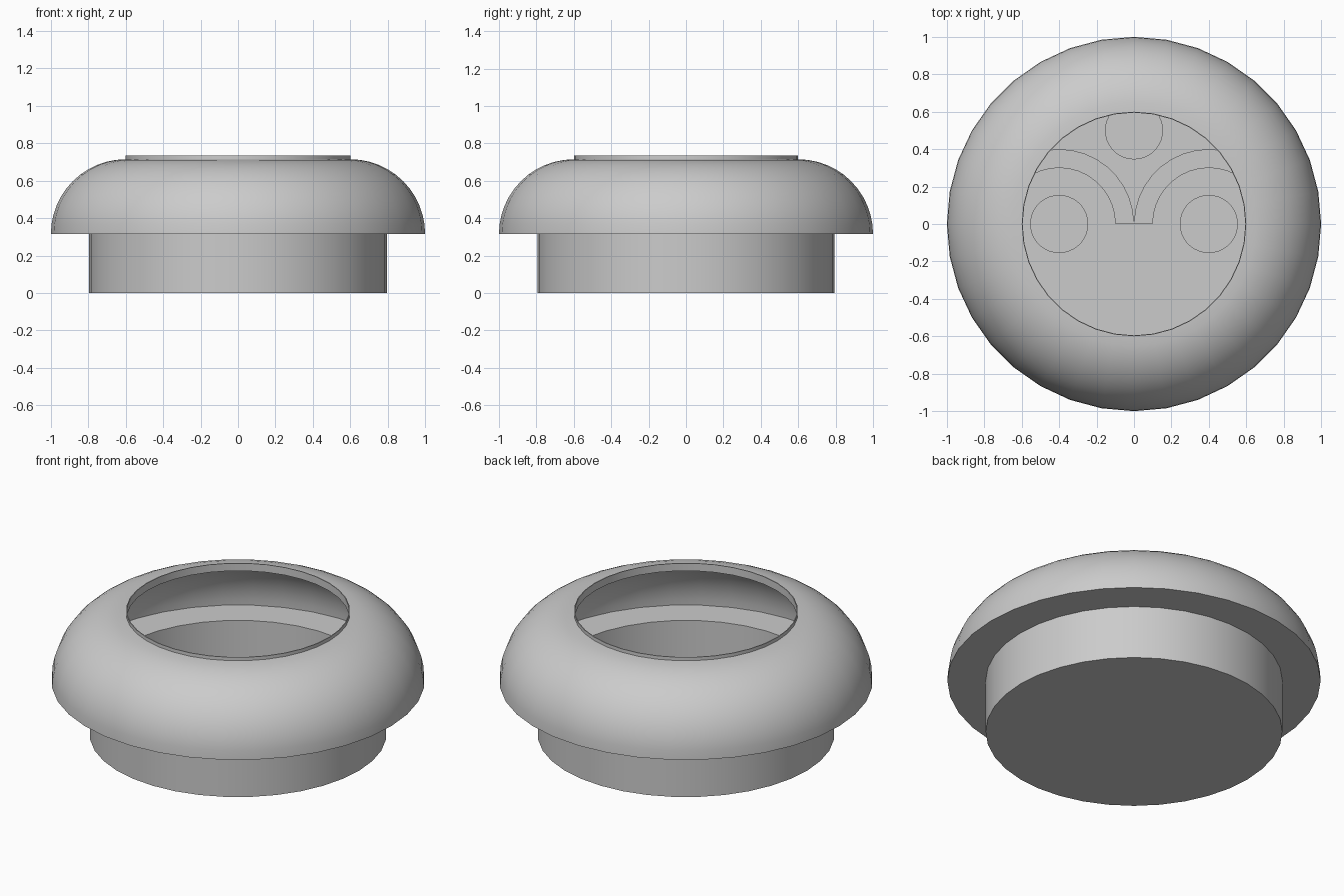
import bpy, bmesh, math

SIDES = 36

cube = bpy.data.objects.get("Cube")
if cube:
    bpy.data.objects.remove(cube, do_unlink=True)

grey = bpy.data.materials.new("plain_grey")
grey.use_nodes = True
colour = (0.6, 0.6, 0.6, 1)
grey.diffuse_color = colour
grey.node_tree.nodes["Principled BSDF"].inputs["Base Color"].default_value = colour


def finish(name, bm, smooth=False):
    bmesh.ops.remove_doubles(bm, verts=bm.verts, dist=1e-5)
    bmesh.ops.recalc_face_normals(bm, faces=bm.faces)
    mesh = bpy.data.meshes.new(name)
    bm.to_mesh(mesh)
    bm.free()
    mesh.materials.append(grey)
    obj = bpy.data.objects.new(name, mesh)
    bpy.context.collection.objects.link(obj)
    if smooth:
        bpy.ops.object.select_all(action='DESELECT')
        obj.select_set(True)
        bpy.context.view_layer.objects.active = obj
        bpy.ops.object.shade_smooth_by_angle(angle=math.radians(35))
    return obj


def lathe(name, profile, closed):
    """Spin an (r, z) profile about the z axis."""
    bm = bmesh.new()
    verts = [bm.verts.new((r, 0, z)) for r, z in profile]
    edges = [bm.edges.new(pair) for pair in zip(verts, verts[1:])]
    if closed:
        edges.append(bm.edges.new((verts[-1], verts[0])))
    bmesh.ops.spin(bm, geom=verts + edges, cent=(0, 0, 0), axis=(0, 0, 1),
                   angle=math.tau, steps=SIDES, use_duplicate=False)
    return finish(name, bm, True)


def quarter(rx, rz, steps=12):
    """Quarter ellipse from the skirt up to the opening."""
    angles = [math.pi / 2 * i / steps for i in range(steps + 1)]
    return [(0.6 + rx * math.cos(a), 0.315 + rz * math.sin(a)) for a in angles]


# Cup-shaped base with a solid floor
lathe("base_cup", [(0, 0), (0.795, 0), (0.795, 0.325), (0.75, 0.325),
                   (0.75, 0.05), (0, 0.05)], False)

# Hollow rounded cover with a thin raised lip and an inner ledge
outer = quarter(0.4, 0.4)
inner = quarter(0.345, 0.375)[::-1]
inner[-1] = (0.945, 0.325)
lathe("rounded_cover", outer + [(0.6, 0.735), (0.595, 0.735), (0.595, 0.69)]
      + inner[1:] + [(0.75, 0.325), (0.75, 0.315)], True)

# Three round studs on the floor
for name, x, y in (("left_stud", 0.4, 0), ("right_stud", -0.4, 0), ("back_stud", 0, 0.5)):
    bm = bmesh.new()
    bmesh.ops.create_cone(bm, cap_ends=True, segments=SIDES, radius1=0.155,
                          radius2=0.155, depth=0.05)
    bmesh.ops.translate(bm, verts=bm.verts, vec=(x, y, 0.07))
    finish(name, bm, True)

# Two mirrored arches of short blocks on the floor
for name, side in (("left_arch", 1), ("right_arch", -1)):
    bm = bmesh.new()
    step = math.radians(10)
    for i in range(14):
        corners = []
        for radius, a in ((0.3, i), (0.4, i), (0.4, i + 1), (0.3, i + 1)):
            corners.append((side * (0.4 - radius * math.cos(a * step)),
                            radius * math.sin(a * step)))
        low = [bm.verts.new((x, y, 0.045)) for x, y in corners]
        high = [bm.verts.new((x, y, 0.08 + 0.004 * (i % 2))) for x, y in corners]
        bm.faces.new(low)
        bm.faces.new(high)
        for j in range(4):
            k = (j + 1) % 4
            bm.faces.new((low[j], low[k], high[k], high[j]))
    finish(name, bm)
